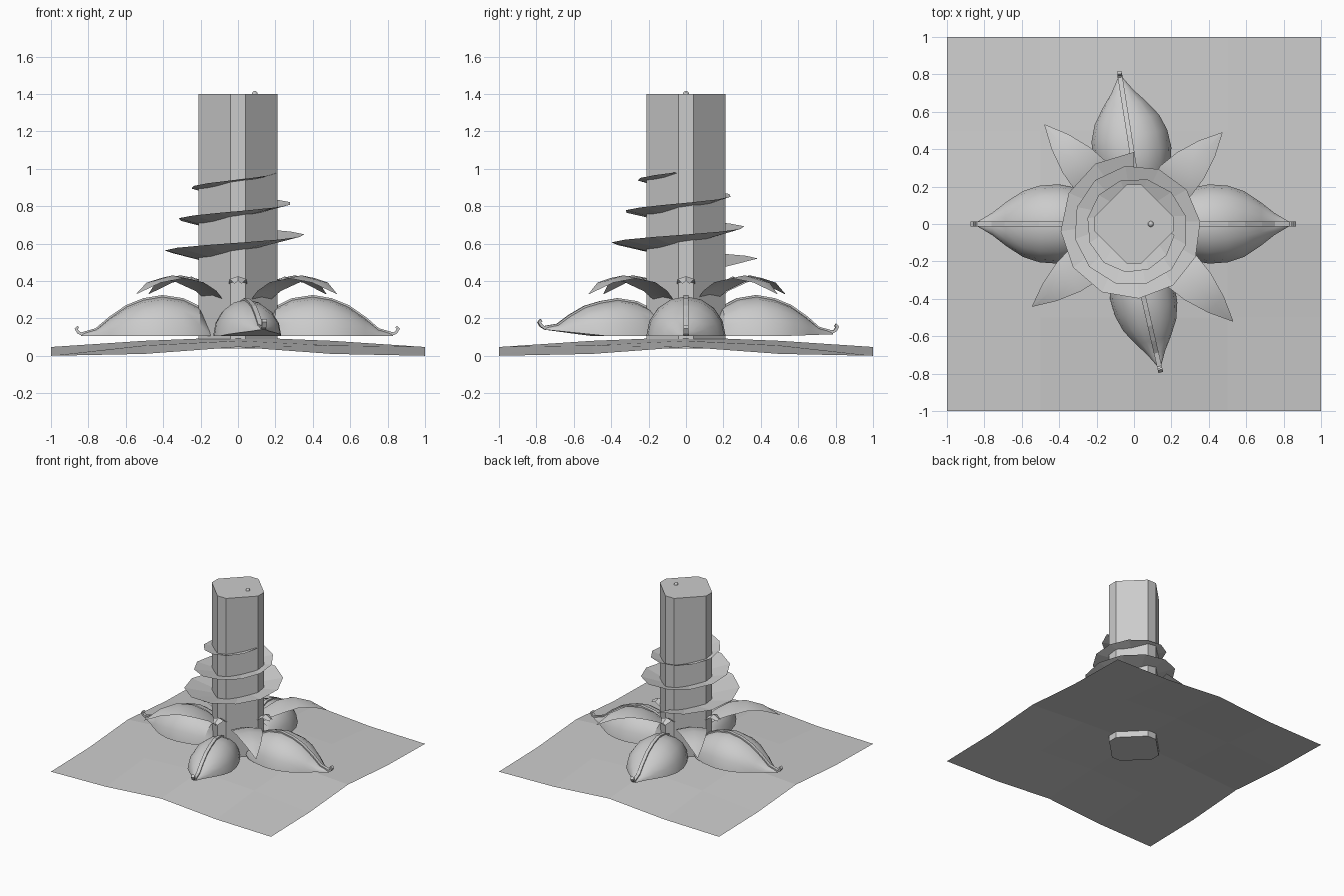
import bpy, bmesh
from math import cos, sin, pi, radians

cube = bpy.data.objects.get("Cube")
if cube:
    bpy.data.objects.remove(cube)

stone = bpy.data.materials.new("pale_grey")
stone.use_nodes = True
stone.diffuse_color = (0.6, 0.6, 0.6, 1)
stone.node_tree.nodes["Principled BSDF"].inputs["Base Color"].default_value = (0.6, 0.6, 0.6, 1)


def loft(name, rows, wrap=False, caps=False, smooth=False):
    """Skin a surface through rows of points."""
    bm = bmesh.new()
    grid = [[bm.verts.new(p) for p in row] for row in rows]
    n = len(rows[0])
    for a, b in zip(grid, grid[1:]):
        for i in range(n if wrap else n - 1):
            j = (i + 1) % n
            bm.faces.new((a[i], a[j], b[j], b[i]))
    if caps:
        bm.faces.new(grid[0][::-1])
        bm.faces.new(grid[-1])
    if wrap:
        bmesh.ops.recalc_face_normals(bm, faces=bm.faces)
    mesh = bpy.data.meshes.new(name)
    bm.to_mesh(mesh)
    bm.free()
    mesh.materials.append(stone)
    obj = bpy.data.objects.new(name, mesh)
    bpy.context.collection.objects.link(obj)
    if smooth:
        bpy.ops.object.select_all(action='DESELECT')
        obj.select_set(True)
        bpy.context.view_layer.objects.active = obj
        bpy.ops.object.shade_smooth_by_angle(angle=radians(30))
    return obj


def place(angle, ox=0.0):
    """Map (outward, sideways, up) to world space for a given heading."""
    c, s = cos(radians(angle)), sin(radians(angle))
    return lambda r, w, z: (ox + r * c - w * s, r * s + w * c, z)


# Ground sheet, gently raised in the middle
heights = {(0, 0): 0.10, (0, 1): 0.08, (0, 2): 0.047, (1, 1): 0.055, (1, 2): 0.01, (2, 2): 0.0}
span = range(-2, 3)
loft("ground", [[(x / 2, y / 2, heights[tuple(sorted((abs(x), abs(y))))]) for x in span]
                for y in span])

# Column with four broad diagonal faces and narrow chamfers
outline = []
for k in range(4):
    at = place(90 * k)
    outline += [at(0.21, -0.04, 0), at(0.21, 0.04, 0)]
loft("column", [[(x, y, z) for x, y, _ in outline] for z in (0.04, 1.4)], wrap=True, caps=True)

# Small knob on the column top
bpy.ops.mesh.primitive_uv_sphere_add(segments=10, ring_count=6, radius=0.016, location=(0.09, 0, 1.4))
bpy.context.object.name = "top_knob"
bpy.context.object.data.materials.append(stone)

# Ribbon winding up the column, narrowing as it climbs
ribbon = []
steps = 33
for i in range(steps):
    k = 10.9 * i / (steps - 1)
    a = pi / 2 * (1 + k)
    outer, z = 0.41 - 0.0175 * k, 0.52 + 0.0422 * k
    drop = 0.05 * (outer - 0.17) / 0.22
    ribbon.append([(0.17 * cos(a), 0.17 * sin(a), z - drop),
                   (outer * cos(a), outer * sin(a) - 0.025, z)])
loft("spiral_ribbon", ribbon)

# Arching pointed leaves on the diagonals
leaf = [(0.15, 0.07, 0.30), (0.22, 0.09, 0.36), (0.33, 0.115, 0.41),
        (0.45, 0.10, 0.43), (0.58, 0.06, 0.40), (0.70, 0.002, 0.33)]
for name, angle, length in (("leaf_back_left", 46, 0.97), ("leaf_back_right", 132, 1.02),
                            ("leaf_front_right", 219, 1.0), ("leaf_front_left", -44.5, 1.06)):
    at = place(angle)
    loft(name, [[at(r * length, -w, z - w * 0.15), at(r * length, 0, z), at(r * length, w, z - w * 0.15)]
                for r, w, z in leaf], smooth=True)

# Short tongues hidden under the ribbon
for i, angle in enumerate((0, 90, 180, 270)):
    at = place(angle)
    loft(f"tongue_{i + 1}", [[at(r, -w, z - 0.015), at(r, 0, z), at(r, w, z - 0.015)]
                             for r, w, z in ((0.19, 0.05, 0.39), (0.25, 0.045, 0.425), (0.30, 0.02, 0.40))])

# Seed pods: half-oval sections along the length, then a ridge with a hooked tip
base = 0.105
pod = [(0.14, 0.10, 0.03), (0.20, 0.155, 0.15), (0.29, 0.19, 0.195), (0.40, 0.212, 0.212),
       (0.50, 0.205, 0.195), (0.59, 0.175, 0.158), (0.68, 0.115, 0.095),
       (0.75, 0.06, 0.035), (0.83, 0.012, 0.012)]
for side, angle, ox, length, width, tall, lift in (
        ("left", 0, 0, 1.0, 1.0, 1.0, 0.0), ("right", 180, 0, 1.01, 1.0, 1.0, 0.0),
        ("back", 99, 0.05, 0.955, 1.0, 1.0, 0.01), ("front", -77, -0.04, 0.94, 0.83, 0.92, 0.035)):
    at = place(angle, ox)
    rows, path = [], []
    for r, w, h in pod:
        rise = lift * max(0, (r - 0.5) / 0.33)
        rows.append([at(r * length, w * width * cos(pi * i / 8), base + rise + h * tall * sin(pi * i / 8))
                     for i in range(9)])
        path.append((r * length, base + rise + h * tall))
    loft(f"pod_{side}", rows, wrap=True, caps=True, smooth=True)

    path = path[1:] + [(r * length, z + lift) for r, z in
                       ((0.845, 0.125), (0.858, 0.145), (0.845, 0.155))]
    tube = []
    for i, (r, z) in enumerate(path):
        r0, z0 = path[max(i - 1, 0)]
        r1, z1 = path[min(i + 1, len(path) - 1)]
        size = ((r1 - r0) ** 2 + (z1 - z0) ** 2) ** 0.5
        nr, nz = -(z1 - z0) / size * 0.008, (r1 - r0) / size * 0.008
        tube.append([at(r + nr * q, 0.013 * p, z + nz * q)
                     for p, q in ((-1, -1), (1, -1), (1, 1), (-1, 1))])
    loft(f"pod_ridge_{side}", tube, wrap=True, caps=True)
